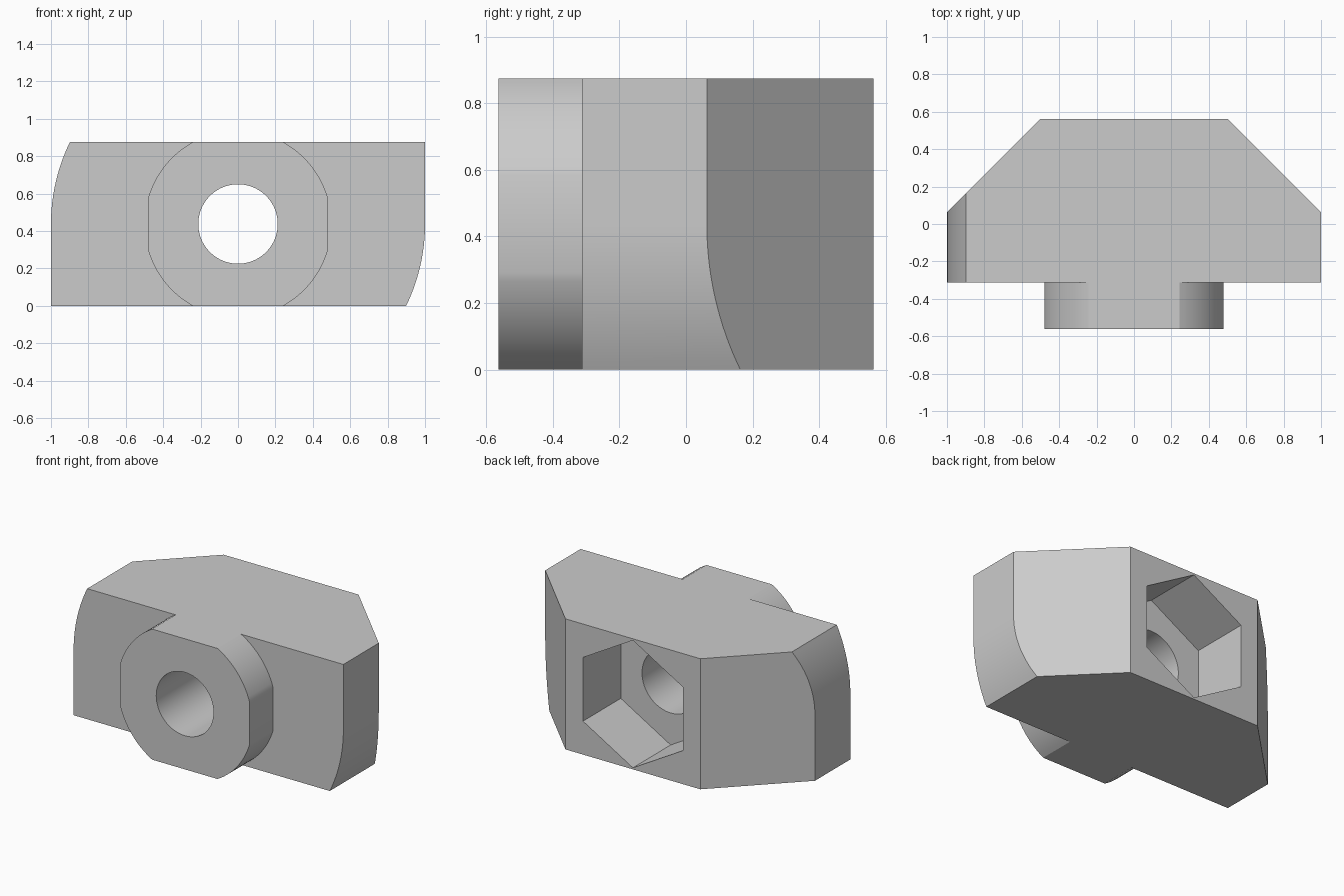
import bpy
import bmesh
from math import asin, sin, cos, pi, tau, radians
from mathutils import Vector

if "Cube" in bpy.data.objects:
    bpy.data.objects.remove(bpy.data.objects["Cube"], do_unlink=True)

H = 0.875            # overall height
MID = H / 2          # height of the bore axis
FRONT, STEP, BACK = -0.5625, -0.3125, 0.5625

steel = bpy.data.materials.new("plain grey")
steel.use_nodes = True
GREY = (0.6, 0.6, 0.6, 1)
steel.diffuse_color = GREY
steel.node_tree.nodes["Principled BSDF"].inputs["Base Color"].default_value = GREY


def arc(radius, start, end, steps):
    """Points of an arc around the bore axis, in the x-z plane."""
    angles = [start + (end - start) * i / steps for i in range(steps + 1)]
    return [(radius * cos(a), MID + radius * sin(a)) for a in angles]


def prism(name, outline, lo, hi, axis):
    """Extrude an outline along y (x-z outline) or z (x-y outline)."""
    bm = bmesh.new()
    place = (lambda u, v: (u, lo, v)) if axis == "y" else (lambda u, v: (u, v, lo))
    face = bm.faces.new([bm.verts.new(place(u, v)) for u, v in outline])
    grown = bmesh.ops.extrude_face_region(bm, geom=[face])["geom"]
    shift = Vector((0, hi - lo, 0)) if axis == "y" else Vector((0, 0, hi - lo))
    bmesh.ops.translate(bm, vec=shift,
                        verts=[g for g in grown if isinstance(g, bmesh.types.BMVert)])
    bmesh.ops.recalc_face_normals(bm, faces=bm.faces)
    mesh = bpy.data.meshes.new(name)
    bm.to_mesh(mesh)
    bm.free()
    mesh.materials.append(steel)
    obj = bpy.data.objects.new(name, mesh)
    bpy.context.collection.objects.link(obj)
    return obj


def combine(target, tool, operation):
    """Apply a boolean and discard the tool."""
    mod = target.modifiers.new(operation, "BOOLEAN")
    mod.operation, mod.object, mod.solver = operation, tool, "EXACT"
    bpy.context.view_layer.objects.active = target
    bpy.ops.object.modifier_apply(modifier=mod.name)
    bpy.data.objects.remove(tool, do_unlink=True)


# Body: two diagonally opposite rounded corners seen from the front
swing = asin(MID)
profile = (arc(1, -swing, 0, 16) + [(1, H)]
           + arc(1, pi - swing, pi, 16) + [(-1, 0)])
body = prism("t_slot_nut", profile, STEP, BACK, "y")

# Chamfered back corners
plan = [(-1.1, STEP - 0.1), (1.1, STEP - 0.1), (1.1, -0.0375), (0.5, BACK),
        (-0.5, BACK), (-1.1, -0.0375)]
combine(body, prism("plan_outline", plan, -0.1, H + 0.1, "z"), "INTERSECT")

# Front boss: round, with flats on four sides
low, high = asin(0.1458 / 0.5), asin(MID / 0.5)
boss_outline = []
for start, end in ((low, high), (pi - high, pi - low),
                   (pi + low, pi + high), (tau - high, tau - low)):
    boss_outline += arc(0.5, start, end, 14)
combine(body, prism("boss", boss_outline, FRONT, STEP + 0.1, "y"), "UNION")

# Through bore and hexagonal pocket in the back
bore = arc(0.2125, 0, tau, 64)[:-1]
combine(body, prism("bore", bore, -1, 1, "y"), "DIFFERENCE")
pocket = arc(0.427, pi / 6, pi / 6 + tau, 6)[:-1]
combine(body, prism("hex_pocket", pocket, BACK - 0.4, 1, "y"), "DIFFERENCE")

# Smooth the curved walls, keep the edges crisp
bpy.ops.object.select_all(action="DESELECT")
body.select_set(True)
bpy.context.view_layer.objects.active = body
bpy.ops.object.shade_smooth_by_angle(angle=radians(20))
